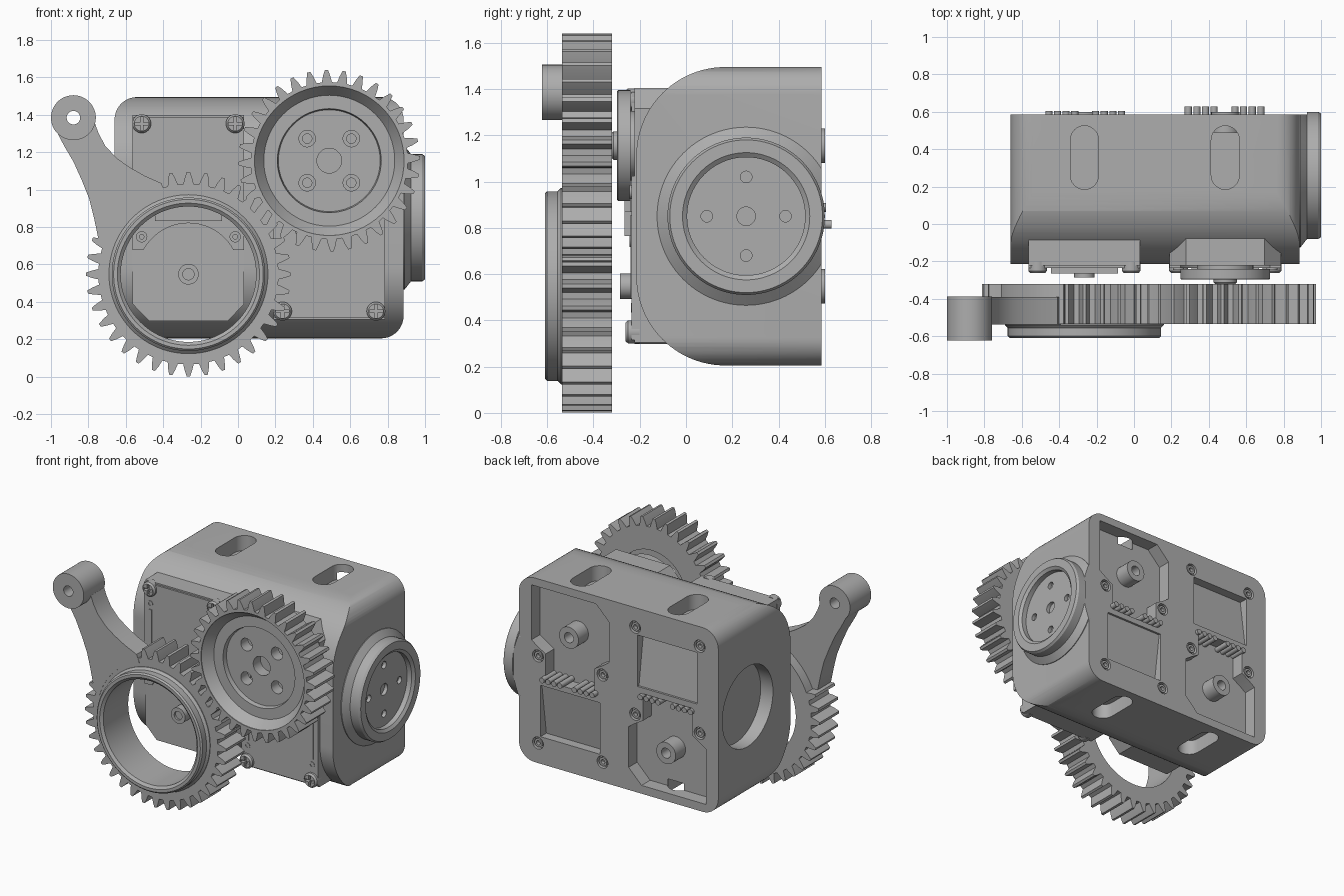
import bpy, bmesh, math
from math import sin, cos, pi, radians

if "Cube" in bpy.data.objects:
    bpy.data.objects.remove(bpy.data.objects["Cube"])

AX = {'x': lambda u, v, w: (w, u, v), 'y': lambda u, v, w: (u, w, v), 'z': lambda u, v, w: (u, v, w)}
mat = bpy.data.materials.new("plain_grey")
mat.diffuse_color = (0.42, 0.42, 0.42, 1)
mat.use_nodes = True
mat.node_tree.nodes["Principled BSDF"].inputs["Base Color"].default_value = mat.diffuse_color

def make(name, verts, faces):
    me = bpy.data.meshes.new(name)
    me.from_pydata(verts, [], faces)
    bm = bmesh.new(); bm.from_mesh(me)
    bmesh.ops.remove_doubles(bm, verts=bm.verts, dist=1e-5)
    bmesh.ops.recalc_face_normals(bm, faces=bm.faces)
    bm.to_mesh(me); bm.free()
    ob = bpy.data.objects.new(name, me)
    bpy.context.collection.objects.link(ob)
    return ob

def prism(name, pts, a, b, axis='y'):
    n, f = len(pts), AX[axis]
    verts = [f(u, v, a) for u, v in pts] + [f(u, v, b) for u, v in pts]
    faces = [list(range(n)), list(range(n, 2 * n))]
    faces += [(i, (i + 1) % n, n + (i + 1) % n, n + i) for i in range(n)]
    return make(name, verts, faces)

def lathe(name, prof, c, axis='y', seg=64):
    # closed profile of (radius, height) points turned about the axis through c
    f, m = AX[axis], len(prof)
    verts = [f(c[0] + r * cos(2 * pi * i / seg), c[1] + r * sin(2 * pi * i / seg), w)
             for i in range(seg) for r, w in prof]
    faces = []
    for i in range(seg):
        j = (i + 1) % seg
        for k in range(m):
            l = (k + 1) % m
            if prof[k][0] == 0 and prof[l][0] == 0:
                continue
            q = [i * m + k, i * m + l, j * m + l, j * m + k]
            if prof[k][0] == 0: q = q[:3]
            elif prof[l][0] == 0: q = [q[0], q[1], q[3]]
            faces.append(q)
    return make(name, verts, faces)

def cyl(name, c, r, a, b, axis='y', seg=32):
    return lathe(name, [(0, a), (r, a), (r, b), (0, b)], c, axis, seg)

def tube(name, c, r0, r1, a, b, axis='y', seg=32):
    return lathe(name, [(r0, a), (r1, a), (r1, b), (r0, b)], c, axis, seg)

def boolean(ob, tools, op='DIFFERENCE'):
    for t in tools:
        t.hide_render = True
        md = ob.modifiers.new("cut", 'BOOLEAN')
        md.operation, md.object, md.solver = op, t, 'EXACT'
    dg = bpy.context.evaluated_depsgraph_get()
    ob.data = bpy.data.meshes.new_from_object(ob.evaluated_get(dg))
    ob.modifiers.clear()
    for t in tools:
        bpy.data.objects.remove(t)
    return ob

def rect(x0, x1, z0, z1):
    return [(x0, z0), (x1, z0), (x1, z1), (x0, z1)]

def arc(c, r, a0, a1, n):
    return [(c[0] + r * cos(radians(a0 + (a1 - a0) * i / n)), c[1] + r * sin(radians(a0 + (a1 - a0) * i / n)))
            for i in range(n + 1)]

def cross_screw(name, c, r, a, b):
    s, l = r * 0.15, r * 0.72
    plus = [(s, l), (s, s), (l, s), (l, -s), (s, -s), (s, -l), (-s, -l), (-s, -s), (-l, -s), (-l, s), (-s, s), (-s, l)]
    ob = lathe(name, [(0, a), (r * .8, a), (r, a + .012), (r, b), (0, b)], c, seg=32)
    return boolean(ob, [prism("cross", [(c[0] + u, c[1] + v) for u, v in plus], a - .05, a + .025)])

def gear(name, c, n, root, tip, phase, skip, a, b):
    pts, p = [], 2 * pi / n
    for i in range(n):
        t0 = radians(phase) + i * p
        plain = skip[0] < math.degrees(t0) % 360 < skip[1]
        for k, r in ((-.33, root), (-.21, root * .45 + tip * .55), (-.09, tip), (.09, tip),
                     (.21, root * .45 + tip * .55), (.33, root)):
            r = root if plain else r
            pts.append((c[0] + r * cos(t0 + k * p), c[1] + r * sin(t0 + k * p)))
    return prism(name, pts, a, b)

G1, G2 = (.488, 1.155), (-.265, .548)      # shaft centres, right and left
X0, X1, Z0, Z1 = -.66, .885, .205, 1.495   # housing extents

# housing: rounded block with a big round on the front top and bottom
r = .12
outline = (arc((X1 - r, Z1 - r), r, 0, 90, 10) + arc((X0 + r, Z1 - r), r, 90, 180, 10)
           + arc((X0 + r, Z0 + r), r, 180, 270, 10) + arc((X1 - r, Z0 + r), r, 270, 360, 10))
R = .385
side = [(.7, Z0), (.7, Z1)] + arc((.17, Z1 - R), R, 90, 180, 24) + arc((.17, Z0 + R), R, 180, 270, 24)
housing = prism("housing", outline, -.3, .585)
boolean(housing, [prism("side_profile", side, -2, 2, 'x')], 'INTERSECT')

cuts = [cyl("side_hole", (.26, .85), .28, -.8, -.565, 'x', 64)]
for x in (G1[0], G2[0]):                    # slots in the top and bottom
    slot = arc((x, .45), .075, 0, 180, 12) + arc((x, .26), .075, 180, 360, 12)
    cuts += [prism("slot", slot, 1.39, 1.6, 'z'), prism("slot", slot, .1, .31, 'z')]

# two drive units, the right one turned upside down
for side_name, o, s in (("left", G2, 1), ("right", G1, -1)):
    P = lambda pts: [(o[0] + s * u, o[1] + s * v) for u, v in pts]
    Q = lambda u, v: (o[0] + s * u, o[1] + s * v)
    nm = side_name + "_drive_"
    prism(nm + "case", P([(-.298, -.16), (-.21, -.25), (.21, -.25), (.298, -.16), (.298, .85), (-.298, .85)]), -.222, .1)
    # cover with a round cut-out near the shaft
    cover = [(-.298, .84), (-.298, .13), (-.24, .13)] + arc((0, 0), .273, 151, 29, 20) + [(.24, .13), (.298, .13), (.298, .84)]
    prism(nm + "cover", P(cover), -.235, -.05)
    prism(nm + "cover_step", P(rect(-.18, .18, .285, .39)), -.265, -.2)
    for u in (-.25, .25):
        cross_screw(nm + "front_screw", Q(u, .805), .05, -.262, -.2)
        tube(nm + "front_eyelet", Q(u, .70), .012, .02, -.238, -.2)
        tube(nm + "front_eyelet", Q(u, .20), .012, .03, -.245, -.2)
        for v in (.2, .81):                 # screws in the back
            cuts.append(cyl("back_screw_hole", Q(u, v), .042, .555, .7))
            tube(nm + "back_screw", Q(u, v), .015, .03, .53, .58, seg=24)
        prism(nm + "cover_rail", P(rect(u - .012, u + .012, .3, .66)), -.24, -.2)
    # back pocket, its boss, the sloped panel and the pin rows
    pocket = [(-.3, -.285), (.2, -.285), (.3, -.185), (.3, .1), (.25, .135), (.19, .17), (.19, .36),
              (-.19, .36), (-.19, .17), (-.25, .135), (-.3, .1)]
    cuts.append(prism("pocket", P(pocket), .49, .7))
    z = [o[1] + s * v for v in (.40, .76)]
    ramp = prism("panel", [(.7, z[0]), (.57, z[0]), (.52, z[1]), (.7, z[1])], o[0] - .23, o[0] + .23, 'x')
    cuts.append(ramp)
    tube(nm + "back_boss", o, .035, .075, .45, .6)
    for g in (-.19, .06):
        for i in range(4):
            cyl(nm + "pin", Q(g + i * .046, .34), .019, .47, .605 if s > 0 else .628, seg=16)
boolean(housing, cuts)

# left shaft stub
tube("left_shaft", G2, .03, .055, -.285, -.2)
cyl("left_shaft_core", G2, .031, -.27, -.2)

# right output horn with its holes and centre screw
horn = lathe("output_horn", [(0, -.298), (.235, -.298), (.24, -.293), (.24, -.24), (.15, -.24), (.15, -.2), (0, -.2)], G1)
corners = [(G1[0] + a * .118, G1[1] + b * .118) for a in (-1, 1) for b in (-1, 1)]
boolean(horn, [cyl("hole", c, .025, -.4, -.25, seg=24) for c in corners])
cross_screw("horn_screw", G1, .062, -.325, -.25)

# driving gear with dished face
drive_gear = gear("drive_gear", G1, 32, .42, .485, 91.8, (400, 400), -.535, -.32)
dish = lathe("dish", [(0, -.6), (.40, -.6), (.40, -.53), (.35, -.465), (.278, -.465), (.272, -.435), (0, -.435)], G1)
boolean(drive_gear, [dish, cyl("centre", G1, .066, -.5, -.2)] +
        [cyl("hole", c, .044, -.5, -.2) for c in corners] +
        [cyl("back_recess", G1, .26, -.355, -.2, seg=64)])

# ring gear with front collar
ring_gear = gear("ring_gear", G2, 36, .482, .547, 0, (105, 155), -.535, -.32)
boolean(ring_gear, [cyl("bore", G2, .362, -.8, 0, seg=96)])
lathe("ring_gear_collar", [(.362, -.52), (.425, -.52), (.425, -.54), (.41, -.555), (.41, -.6), (.4, -.61),
                           (.38, -.61), (.362, -.595)], G2, seg=96)

# swinging arm and its end boss
arm = ([(-.79, 1.33), (-.85, 1.3), (-.92, 1.29), (-.98, 1.33), (-.93, 1.235), (-.88, 1.15), (-.835, 1.05),
        (-.795, .95), (-.77, .85), (-.745, .73)] + arc(G2, .45, 164, 106, 12) +
       [(-.41, 1.035), (-.5, 1.075), (-.58, 1.12), (-.65, 1.17), (-.71, 1.235), (-.745, 1.3), (-.765, 1.355)])
prism("arm", arm, -.537, -.39)
tube("arm_boss", (-.88, 1.385), .036, .12, -.622, -.388, seg=48)

# round bearing flange on the right side
C = (.26, .85)
flange = lathe("side_flange", [(0, .87), (.385, .87), (.385, .89), (.34, .925), (.34, .985), (.33, 1.0), (.275, 1.0),
                               (.255, .985), (.255, .95), (0, .95)], C, 'x', 96)
holes = [cyl("hole", (C[0] + .17 * cos(a * pi / 2), C[1] + .17 * sin(a * pi / 2)), .025, .925, 1.1, 'x', 24) for a in range(4)]
boolean(flange, holes + [cyl("hole", C, .04, .925, 1.1, 'x'), prism("trim", rect(.586, .8, .3, 1.4), .8, .925, 'x')])

# one grey material and smooth rounds with sharp edges
for ob in bpy.data.objects:
    ob.data.materials.clear()
    ob.data.materials.append(mat)
    ob.select_set(True)
    bpy.context.view_layer.objects.active = ob
bpy.ops.object.shade_smooth_by_angle(angle=radians(30))
